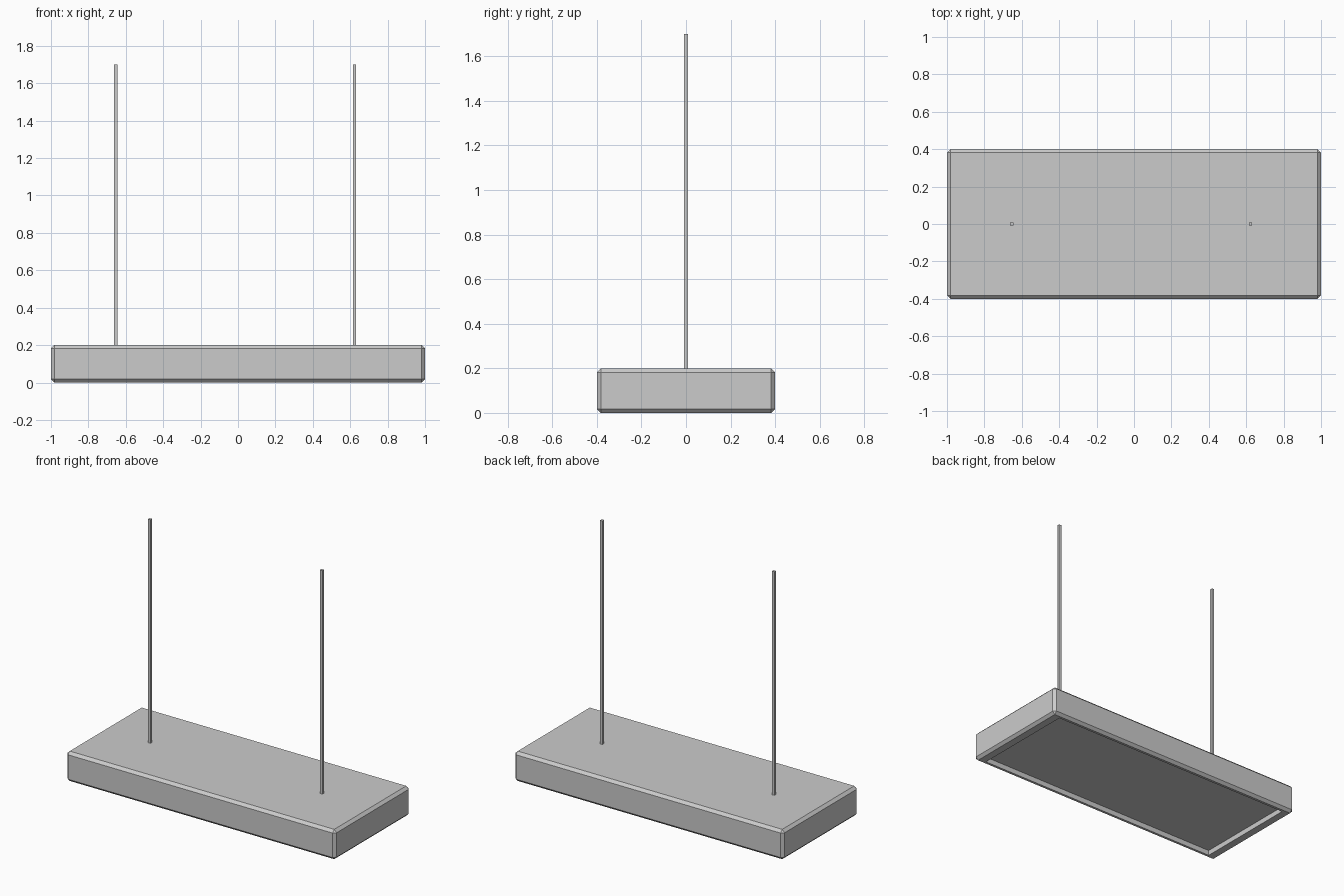
import bpy, bmesh

if "Cube" in bpy.data.objects:
    bpy.data.objects.remove(bpy.data.objects["Cube"])


def material(name, rgb):
    m = bpy.data.materials.new(name)
    m.diffuse_color = (*rgb, 1)
    m.use_nodes = True
    m.node_tree.nodes["Principled BSDF"].inputs["Base Color"].default_value = m.diffuse_color
    return m


grey = material("light_grey", (0.6, 0.6, 0.6))


def add_box(name, size, centre):
    bpy.ops.mesh.primitive_cube_add(size=1, location=centre)
    ob = bpy.context.object
    ob.name = name
    ob.scale = size
    bpy.ops.object.transform_apply(location=False, rotation=False, scale=True)
    ob.data.materials.append(grey)
    return ob


# lamp housing: chamfered slab with a shallow recess in its underside
housing = add_box("lamp_housing", (2, 0.8, 0.2), (0, 0, 0.1))
bm = bmesh.new()
bm.from_mesh(housing.data)
bmesh.ops.bevel(bm, geom=bm.edges[:], offset=0.018, segments=1, affect='EDGES')
bm.normal_update()
under = min(bm.faces, key=lambda f: f.calc_center_median().z)
bmesh.ops.inset_region(bm, faces=[under], thickness=0.02)
for v in under.verts:
    v.co.x = 0.93 if v.co.x > 0 else -0.93
    v.co.y = 0.365 if v.co.y > 0 else -0.365
floor = bmesh.ops.extrude_discrete_faces(bm, faces=[under])["faces"][0]
for v in floor.verts:
    v.co.z += 0.035
bm.to_mesh(housing.data)
bm.free()

# two square hanging rods
for side, x in (("left", -0.653), ("right", 0.623)):
    add_box(f"{side}_hanging_rod", (0.018, 0.018, 1.51), (x, 0, 0.945))
